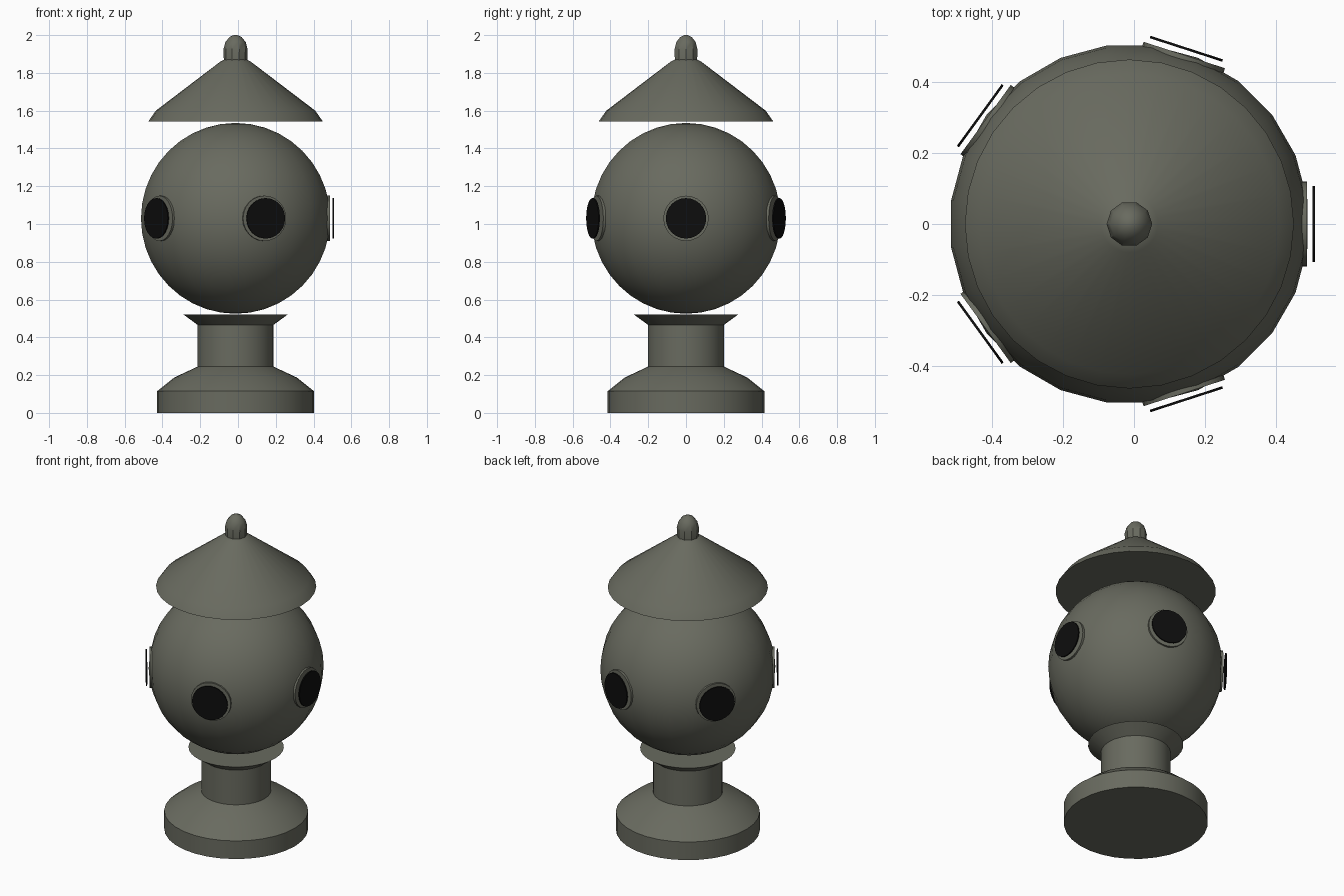
import bpy, bmesh, math
from mathutils import Matrix, Vector

if "Cube" in bpy.data.objects:
    bpy.data.objects.remove(bpy.data.objects["Cube"])

CX = -0.013          # the body axis sits slightly left of centre
BALL_Z = 1.03        # height of the ball's centre


def material(name, rgb):
    m = bpy.data.materials.new(name)
    m.diffuse_color = (*rgb, 1)
    m.use_nodes = True
    m.node_tree.nodes["Principled BSDF"].inputs["Base Color"].default_value = m.diffuse_color
    return m


STONE = material("olive grey", (0.14, 0.145, 0.115))
BLACK = material("black", (0.004, 0.004, 0.004))


def finish(name, bm, mat):
    bmesh.ops.recalc_face_normals(bm, faces=bm.faces)
    me = bpy.data.meshes.new(name)
    bm.to_mesh(me)
    bm.free()
    me.materials.append(mat)
    me.shade_smooth()
    me.set_sharp_from_angle(angle=math.radians(30))
    ob = bpy.data.objects.new(name, me)
    bpy.context.collection.objects.link(ob)
    return ob


def lathe(name, profile, sides, mat):
    """Closed round part from (radius, height) points, bottom to top."""
    bm = bmesh.new()
    rings = []
    for r, z in profile:
        rings.append([bm.verts.new((CX + r * math.cos(a), r * math.sin(a), z))
                      for a in (2 * math.pi * i / sides for i in range(sides))])
    for lo, hi in zip(rings, rings[1:]):
        for i in range(sides):
            j = (i + 1) % sides
            bm.faces.new((lo[i], lo[j], hi[j], hi[i]))
    bm.faces.new(rings[0][::-1])
    bm.faces.new(rings[-1])
    return finish(name, bm, mat)


def radial_cylinder(name, angle, radius, inner, outer, mat):
    """Cylinder pointing outward from the ball's centre."""
    bm = bmesh.new()
    d = Vector((math.cos(angle), math.sin(angle), 0))
    pos = Vector((CX, 0, BALL_Z)) + d * (inner + outer) / 2
    rot = d.to_track_quat('Z', 'Y').to_matrix().to_4x4()
    bmesh.ops.create_cone(bm, cap_ends=True, segments=24, radius1=radius,
                          radius2=radius, depth=outer - inner,
                          matrix=Matrix.Translation(pos) @ rot)
    return finish(name, bm, mat)


# Pedestal: foot, sloped shoulder, neck and flared collar
lathe("pedestal", [(0.415, 0), (0.415, 0.115), (0.325, 0.187), (0.201, 0.245),
                   (0.201, 0.466), (0.275, 0.52)], 32, STONE)

# Ball
bm = bmesh.new()
bmesh.ops.create_uvsphere(bm, u_segments=24, v_segments=20, radius=0.505,
                          matrix=Matrix.Translation((CX, 0, BALL_Z))
                          @ Matrix.Rotation(math.radians(7.5), 4, 'Z'))
finish("ball", bm, STONE)

# Conical roof
lathe("roof", [(0.462, 1.543), (0.422, 1.6), (0.08, 1.86), (0.05, 1.875)], 32, STONE)

# Finial on the roof
lathe("finial", [(0.062, 1.865), (0.064, 1.925), (0.054, 1.963),
                 (0.032, 1.99), (0.01, 2.0)], 10, STONE)

# Five round ports: rim in the ball, black disc just in front of it
for k in range(5):
    a = math.radians(72 * k)
    radial_cylinder(f"port_rim_{k + 1}", a, 0.12, 0.42, 0.499, STONE)
    radial_cylinder(f"port_disc_{k + 1}", a, 0.107, 0.514, 0.521, BLACK)
